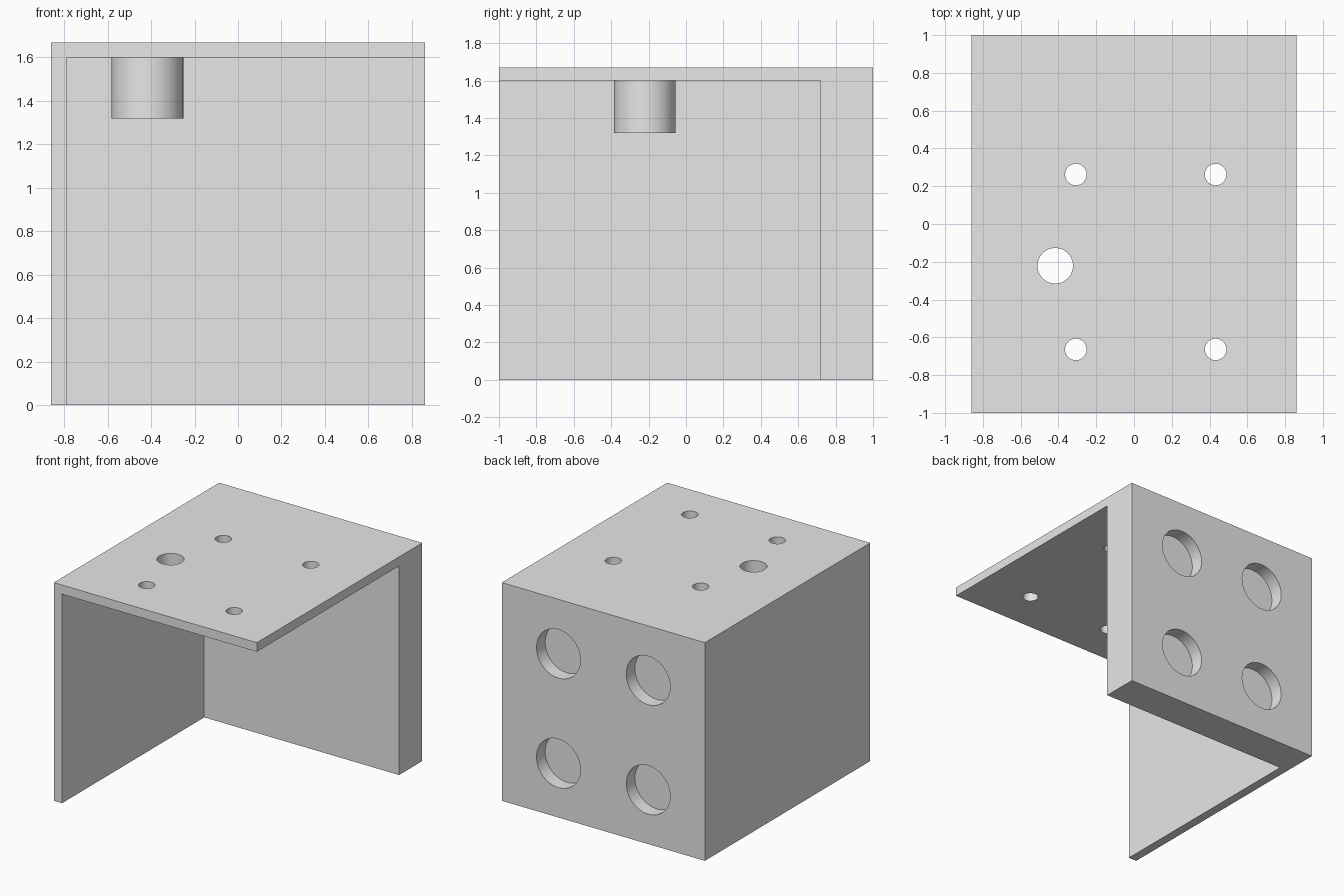
import bpy
import bmesh
from math import radians
from mathutils import Matrix, Vector

cube = bpy.data.objects.get("Cube")
if cube:
    bpy.data.objects.remove(cube, do_unlink=True)

# Overall sizes
W, D, H = 0.86, 1.0, 1.67          # half width, half depth, height
PLATE, WALL, BACK = 0.07, 0.07, 0.28
UNDER = H - PLATE                  # underside of the top plate
TUBE = Vector((-0.417, -0.221, 0))
BORE = 0.094

grey = bpy.data.materials.new("plain grey")
grey.use_nodes = True
grey.diffuse_color = (0.8, 0.8, 0.8, 1)
grey.node_tree.nodes["Principled BSDF"].inputs["Base Color"].default_value = (0.8, 0.8, 0.8, 1)


def add_box(bm, low, high):
    low, high = Vector(low), Vector(high)
    place = Matrix.Translation((low + high) / 2) @ Matrix.Diagonal((*(high - low), 1))
    bmesh.ops.create_cube(bm, size=1, matrix=place)


def add_cylinder(bm, centre, radius, length, turn=Matrix.Identity(4)):
    bmesh.ops.create_cone(bm, cap_ends=True, segments=64, radius1=radius, radius2=radius,
                          depth=length, matrix=Matrix.Translation(centre) @ turn)


def make_object(name, bm):
    mesh = bpy.data.meshes.new(name)
    bm.to_mesh(mesh)
    bm.free()
    mesh.materials.append(grey)
    obj = bpy.data.objects.new(name, mesh)
    bpy.context.collection.objects.link(obj)
    return obj


def select_only(obj):
    bpy.ops.object.select_all(action="DESELECT")
    obj.select_set(True)
    bpy.context.view_layer.objects.active = obj


def cut(obj, cutter):
    cutter.hide_render = True
    mod = obj.modifiers.new("cut", "BOOLEAN")
    mod.operation = "DIFFERENCE"
    mod.solver = "EXACT"
    mod.object = cutter
    select_only(obj)
    bpy.ops.object.modifier_apply(modifier=mod.name)
    bpy.data.objects.remove(cutter, do_unlink=True)


# Bracket: a block hollowed out to leave top plate, side wall and thick back
bm = bmesh.new()
add_box(bm, (-W, -D, 0), (W, D, H))
bracket = make_object("bracket", bm)
bm = bmesh.new()
add_box(bm, (-W + WALL, -D - 1, -1), (W + 1, D - BACK, UNDER))
cut(bracket, make_object("cavity_cutter", bm))

# Screw holes and tube bore through the top, blind round pockets in the back
bm = bmesh.new()
for x in (-0.308, 0.432):
    for y in (-0.664, 0.262):
        add_cylinder(bm, (x, y, UNDER), 0.057, 0.3)
add_cylinder(bm, TUBE + Vector((0, 0, UNDER)), BORE, 0.3)
POCKET = 0.105
for x in (-0.38, 0.38):
    for z in (0.415, 1.253):
        add_cylinder(bm, (x, D, z), 0.186, 2 * POCKET, Matrix.Rotation(radians(90), 4, "X"))
cut(bracket, make_object("hole_cutter", bm))

# Tube hanging under the top plate
LENGTH = 0.28
middle = TUBE + Vector((0, 0, UNDER - LENGTH / 2))
bm = bmesh.new()
add_cylinder(bm, middle, 0.165, LENGTH)
tube = make_object("cable_tube", bm)
bm = bmesh.new()
add_cylinder(bm, middle, BORE, LENGTH + 0.2)
cut(tube, make_object("bore_cutter", bm))

for obj in (bracket, tube):
    select_only(obj)
    bpy.ops.object.shade_smooth_by_angle(angle=radians(30))
